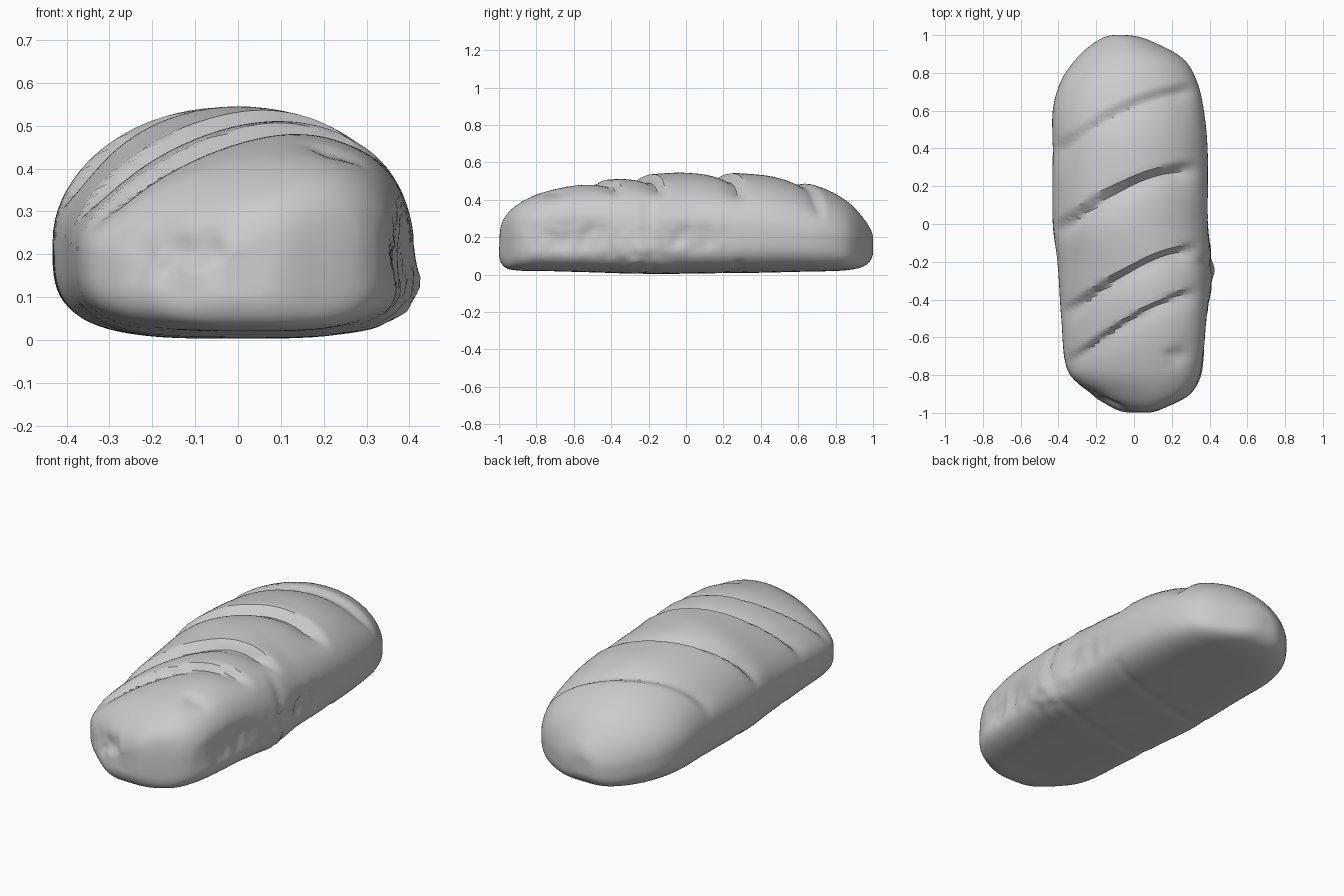
import bpy, bmesh, math
from mathutils import Vector, noise

cube = bpy.data.objects.get("Cube")
if cube:
    bpy.data.objects.remove(cube, do_unlink=True)

ROWS, SIDES = 150, 80

# Loaf outline stations: y, left x, right x, top z, bottom z
STATIONS = [
    (-1, -.03, .06, .2, .11), (-.97, -.13, .17, .305, .04), (-.9, -.235, .3, .375, .022),
    (-.78, -.35, .37, .435, .02), (-.5, -.385, .4, .5, .012), (-.2, -.405, .41, .535, .003),
    (0, -.43, .4, .548, .005), (.4, -.43, .39, .535, .01), (.6, -.43, .37, .5, .015),
    (.75, -.39, .335, .455, .018), (.87, -.31, .265, .385, .025), (.96, -.21, .11, .285, .05),
    (1, -.1, -.05, .19, .12)]

# Diagonal slashes: y at the middle, slope, bend, depth
SLASHES = [(.63, .4, .5, .03), (.21, .4, .5, .05), (-.26, .48, .35, .05), (-.52, .55, .3, .04)]

# Torn patches: centre, radii, depth (negative bulges out)
PATCHES = [
    ((-.18, -.97, .2), (.16, .12, .07), .03),
    ((.4, -.62, .2), (.12, .2, .08), .035),
    ((.4, .02, .2), (.12, .2, .06), .02),
    ((.4, -.24, .1), (.12, .14, .1), -.018),
    ((.4, -.2, .26), (.12, .03, .12), .02),
    ((.23, -.7, .44), (.06, .06, .06), .02)]


def angle_of(y):
    return math.acos(max(-1, min(1, -y)))


def section(y):
    """Smoothly interpolate the outline at y."""
    t = angle_of(y)
    keys = [angle_of(s[0]) for s in STATIONS]
    last = len(keys) - 1
    i = max(k for k in range(last) if keys[k] <= t)
    span = keys[i + 1] - keys[i]
    f = (t - keys[i]) / span

    def tangent(k, c):
        a, b = max(k - 1, 0), min(k + 1, last)
        return (STATIONS[b][c] - STATIONS[a][c]) / (keys[b] - keys[a])

    out = []
    for c in range(1, 5):
        p, q = STATIONS[i][c], STATIONS[i + 1][c]
        h = f * f * (3 - 2 * f)
        out.append(p + (q - p) * h + span * f * (1 - f) * (
            tangent(i, c) * (1 - f) - tangent(i + 1, c) * f))
    return out


def power(v, n):
    return math.copysign(abs(v) ** (2 / n), v)


def smooth(a, b, v):
    f = max(0, min(1, (v - a) / (b - a)))
    return f * f * (3 - 2 * f)


def slash_depth(x, y, up):
    """Long slope on the front side of each cut, steep wall behind it."""
    depth = 0
    for mid, slope, bend, amount in SLASHES:
        d = y - (mid + slope * x - bend * x * x)
        depth += amount * (math.exp(d / .08) if d < 0 else 1 - smooth(0, .055, d))
    return depth * smooth(.15, .6, up) * (1 - smooth(.24, .36, x))


def loaf_point(row, side):
    a = 2 * math.pi * side / SIDES
    ca, sa = math.cos(a), math.sin(a)
    y = -math.cos(math.pi * row / ROWS)
    # Slant the rows over the top so that they follow the cuts
    y += (.18 * ca - .07 * ca * ca) * max(0, sa) ** .5 * (1 - y * y)
    left, right, top, bottom = section(y)
    mid_x, half = (left + right) / 2, (right - left) / 2
    mid_z = bottom + .42 * (top - bottom)
    n = 1.95 if sa > 0 else 3.5
    x = mid_x + half * power(ca, n)
    z = mid_z + (top - mid_z if sa > 0 else mid_z - bottom) * power(sa, n)
    # The crown leans to one side near the front
    if sa > 0 and y < 0:
        x -= .2 * y * (1 - y * y) ** .4 * sa * sa
    p = Vector((x, y, z))
    out = (p - Vector((mid_x, y * .75, mid_z))).normalized()
    p -= out * slash_depth(x, y, sa)
    # Ragged tears along the side and the front tip
    for centre, radii, amount in PATCHES:
        q = Vector([(p[k] - centre[k]) / radii[k] for k in range(3)])
        p -= out * math.exp(-q.length_squared) * (amount + .02 * noise.noise(p * 16))
    # Shallow creases across the underside
    if sa < -.5:
        for crease in (-.25, .2):
            p.z += .005 * math.exp(-((p.y - crease - .25 * p.x) / .03) ** 2)
    return p


# Loaf skin: closed loft of rings with a cap at each tip
bm = bmesh.new()
rings = [[bm.verts.new(loaf_point(r, s)) for s in range(SIDES)] for r in range(ROWS + 1)]
for near, far in zip(rings, rings[1:]):
    for s in range(SIDES):
        e = (s + 1) % SIDES
        bm.faces.new((near[s], near[e], far[e], far[s]))
bm.faces.new(rings[0])
bm.faces.new(rings[-1])
bmesh.ops.recalc_face_normals(bm, faces=bm.faces)

mesh = bpy.data.meshes.new("bread_loaf")
bm.to_mesh(mesh)
bm.free()
loaf = bpy.data.objects.new("bread_loaf", mesh)
bpy.context.collection.objects.link(loaf)

# Plain crust colour
crust = bpy.data.materials.new("plain_crust")
crust.use_nodes = True
crust.diffuse_color = (.6, .6, .6, 1)
crust.node_tree.nodes["Principled BSDF"].inputs["Base Color"].default_value = (.6, .6, .6, 1)
mesh.materials.append(crust)

bpy.context.view_layer.objects.active = loaf
loaf.select_set(True)
bpy.ops.object.shade_smooth_by_angle(angle=math.radians(35))
